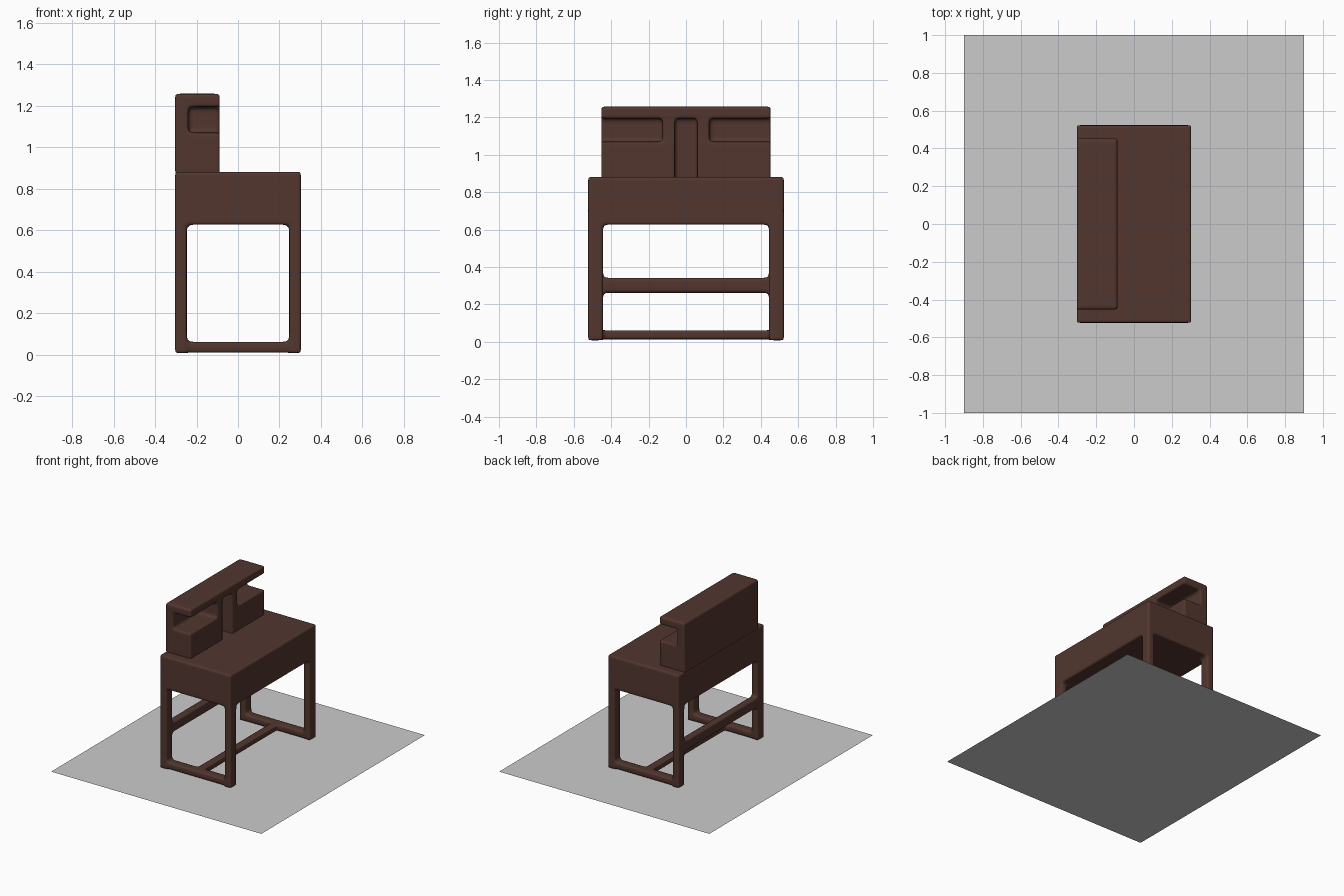
import bpy, bmesh
from mathutils import Vector, Matrix

if "Cube" in bpy.data.objects:
    bpy.data.objects.remove(bpy.data.objects["Cube"])

wood = bpy.data.materials.new("dark_wood")
wood.diffuse_color = (0.085, 0.037, 0.028, 1)
wood.use_nodes = True
wood.node_tree.nodes["Principled BSDF"].inputs["Base Color"].default_value = wood.diffuse_color


def box(bm, x, y, z):
    """Add a box given (min, max) on each axis."""
    lo, hi = Vector((x[0], y[0], z[0])), Vector((x[1], y[1], z[1]))
    m = Matrix.Translation((lo + hi) / 2) @ Matrix.Diagonal((*(hi - lo), 1))
    bmesh.ops.create_cube(bm, size=1, matrix=m)


def soft_object(name, bm, voxel=0.01, rounds=8):
    """Fuse overlapping boxes into one softly rounded carved piece."""
    me = bpy.data.meshes.new(name)
    bm.to_mesh(me)
    bm.free()
    me.materials.append(wood)
    ob = bpy.data.objects.new(name, me)
    bpy.context.collection.objects.link(ob)
    fuse = ob.modifiers.new("fuse", 'REMESH')
    fuse.mode = 'VOXEL'
    fuse.voxel_size = voxel
    fuse.use_smooth_shade = True
    soften = ob.modifiers.new("soften", 'SMOOTH')
    soften.factor = 0.5
    soften.iterations = rounds
    return ob


def mirrored(s, a, b):
    return tuple(sorted((s * a, s * b)))


# Desk: deep top, four legs, side floor rails and two long stretchers
bm = bmesh.new()
box(bm, (-0.303, 0.303), (-0.523, 0.523), (0.627, 0.881))      # top
for sy in (-1, 1):
    for sx in (-1, 1):
        box(bm, mirrored(sx, 0.247, 0.303), mirrored(sy, 0.443, 0.523), (0.008, 0.7))
    box(bm, (-0.28, 0.28), mirrored(sy, 0.445, 0.515), (0.01, 0.062))  # floor rail
box(bm, (-0.03, 0.03), (-0.48, 0.48), (0.013, 0.062))          # floor stretcher
box(bm, (-0.302, -0.245), (-0.48, 0.48), (0.262, 0.342))       # rear stretcher
soft_object("writing_desk", bm)

# Hutch: back panel, overhanging shelf, two low cabinets, centre dividers
bm = bmesh.new()
box(bm, (-0.303, -0.24), (-0.453, 0.453), (0.87, 1.258))       # back panel
box(bm, (-0.303, -0.088), (-0.453, 0.453), (1.195, 1.258))     # top shelf
for sy in (-1, 1):
    box(bm, (-0.29, -0.088), mirrored(sy, 0.06, 0.453), (0.87, 1.07))   # cabinet
    box(bm, (-0.29, -0.09), mirrored(sy, 0.06, 0.125), (0.87, 1.22))    # divider
soft_object("shelf_hutch", bm, rounds=6)

# Flat floor sheet under the desk
bm = bmesh.new()
bmesh.ops.create_grid(bm, x_segments=1, y_segments=1, size=1,
                      matrix=Matrix.Diagonal((0.9, 1, 1, 1)))
me = bpy.data.meshes.new("floor_sheet")
bm.to_mesh(me)
bm.free()
bpy.context.collection.objects.link(bpy.data.objects.new("floor_sheet", me))
